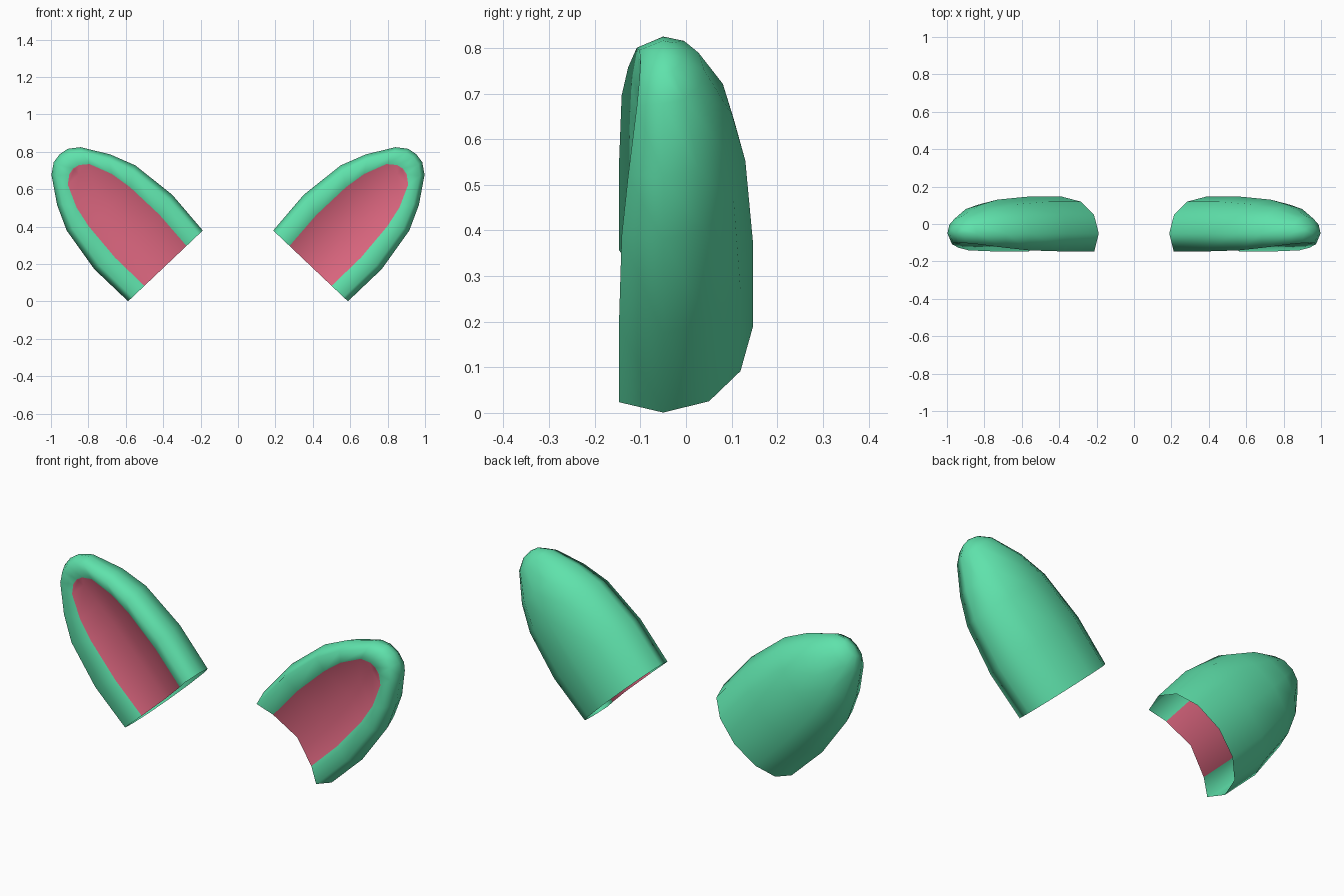
import bpy, bmesh, math

if "Cube" in bpy.data.objects:
    bpy.data.objects.remove(bpy.data.objects["Cube"])

def material(name, rgb):
    m = bpy.data.materials.new(name)
    m.diffuse_color = (*rgb, 1)
    m.use_nodes = True
    m.node_tree.nodes["Principled BSDF"].inputs["Base Color"].default_value = m.diffuse_color
    return m

green = material("mint green", (0.114, 0.76, 0.41))
pink = material("rose pink", (0.72, 0.135, 0.215))

# stations along the ear: distance, half width, back y, lip y, pink half width, pink edge y, pink centre y
STATIONS = [
    (0.00, 0.275, 0.147, -0.147, 0.155, -0.097, -0.055),
    (0.25, 0.288, 0.147, -0.147, 0.165, -0.097, -0.055),
    (0.50, 0.253, 0.130, -0.141, 0.152, -0.097, -0.060),
    (0.635, 0.196, 0.102, -0.127, 0.130, -0.098, -0.070),
    (0.773, 0.107, 0.040, -0.108, 0.080, -0.099, -0.085),
    (0.813, 0.052, -0.010, -0.102, 0.036, -0.100, -0.095),
    (0.822, 0.000, -0.050, -0.100, 0.000, -0.100, -0.100),
]
EDGE_Y = -0.05  # the widest line of the ear


def section(v, w, back, lip, pw, py, pc):
    """Closed cross-section as (across, along, y) points; the inside ends short of the tip."""
    h = back - EDGE_Y
    half = [(0.52 * w, v, EDGE_Y + 0.86 * h), (0.87 * w, v, EDGE_Y + 0.51 * h),
            (w, v, EDGE_Y), (0.88 * w, 0.972 * v, lip), (pw, 0.872 * v, py)]
    mirrored = [(-u, a, y) for u, a, y in reversed(half)]
    return [(0, v, back)] + half + [(0, 0.872 * v, pc)] + mirrored


def make_ear(name, side):
    bm = bmesh.new()
    rings = []
    for st in STATIONS:
        rings.append([bm.verts.new((side * (0.388 + 0.726 * u + 0.688 * a), y,
                                    0.19 - 0.688 * u + 0.726 * a))
                      for u, a, y in section(*st)])
    n = len(rings[0])
    for r0, r1 in zip(rings, rings[1:]):
        for i in range(n):
            k = (i + 1) % n
            f = bm.faces.new((r0[i], r0[k], r1[k], r1[i]))
            f.material_index = 1 if i in (5, 6) else 0  # inner ear
            f.smooth = True
    bmesh.ops.remove_doubles(bm, verts=bm.verts, dist=0.0005)
    bmesh.ops.recalc_face_normals(bm, faces=bm.faces)
    # make sure the shell faces outward
    back_face = max(bm.faces, key=lambda f: f.calc_center_median().y)
    if back_face.normal.y < 0:
        bmesh.ops.reverse_faces(bm, faces=bm.faces)
    me = bpy.data.meshes.new(name)
    bm.to_mesh(me)
    bm.free()
    me.materials.append(green)
    me.materials.append(pink)
    ob = bpy.data.objects.new(name, me)
    bpy.context.collection.objects.link(ob)


# the pair of ears, open at the base
make_ear("right_ear", 1)
make_ear("left_ear", -1)
